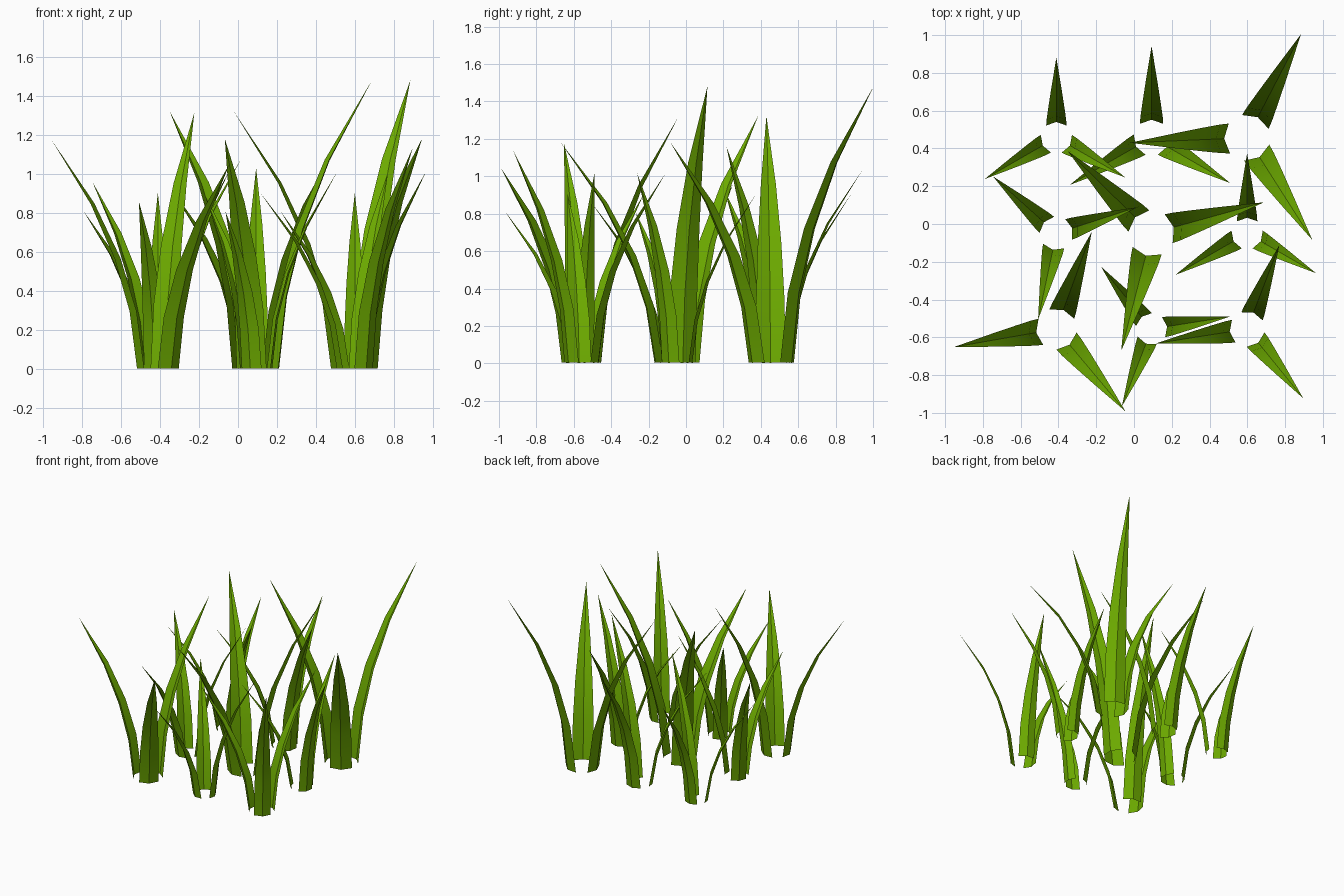
import bpy, bmesh, math
from mathutils import Vector, Matrix

if "Cube" in bpy.data.objects:
    bpy.data.objects.remove(bpy.data.objects["Cube"])

green = bpy.data.materials.new("grass_green")
green.diffuse_color = (0.15, 0.40, 0.0, 1)
green.use_nodes = True
green.node_tree.nodes["Principled BSDF"].inputs["Base Color"].default_value = green.diffuse_color

# Blade side profile at full scale: height fraction, reach, half width, fold depth, slope
RINGS = [(0.0, 0.122, 0.079, 0.028, 0.08), (0.25, 0.165, 0.076, 0.027, 0.18),
         (0.48, 0.252, 0.063, 0.023, 0.32), (0.72, 0.392, 0.040, 0.015, 0.5)]
# Height and tip reach of the three blades of a tuft
BLADES = [(1.48, 0.617), (1.32, 0.622), (1.18, 0.642)]


def add_blade(bm, height, reach, angle):
    """One tapering blade, folded along its midrib and bending outwards."""
    rot = Matrix.Rotation(angle, 4, 'Z')
    rows = []
    for f, r, w, d, s in RINGS:
        r += (reach - 0.62) * f
        inward = Vector((-1, 0, s)).normalized() * d
        rib = Vector((r, 0, f * height))
        side = Vector((0, w, 0))
        rows.append([bm.verts.new(rot @ p) for p in (rib + inward - side, rib, rib + inward + side)])
    tip = bm.verts.new(rot @ Vector((reach, 0, height)))
    for a, b in zip(rows, rows[1:]):
        for i in (0, 1):
            bm.faces.new((a[i], a[i + 1], b[i + 1], b[i]))
    for i in (0, 1):
        bm.faces.new((rows[-1][i], rows[-1][i + 1], tip))
    # crisp midrib, soft bend along the blade
    chain = [r[1] for r in rows] + [tip]
    for a, b in zip(chain, chain[1:]):
        bm.edges.get((a, b)).smooth = False


def add_tuft(name, x, y, scale, degrees):
    """Three blades of different heights, a third of a turn apart."""
    bm = bmesh.new()
    for k, (height, reach) in enumerate(BLADES):
        add_blade(bm, height, reach, math.radians(degrees + 120 * k))
    for f in bm.faces:
        f.smooth = True
    bmesh.ops.scale(bm, vec=(scale,) * 3, verts=bm.verts)
    mesh = bpy.data.meshes.new(name)
    bm.to_mesh(mesh)
    bm.free()
    mesh.materials.append(green)
    ob = bpy.data.objects.new(name, mesh)
    ob.location = (x, y, 0.003)
    bpy.context.collection.objects.link(ob)


# 3 x 3 grid of tufts: (scale, turn), back row first
TUFTS = [[(0.683, -30), (0.78, -30), (1.0, 62.5)],
         [(0.725, 18), (1.0, 15.5), (0.683, -30)],
         [(0.887, 70), (0.683, 9), (0.765, -51)]]
ROWS = (("back", 0.457), ("centre", -0.05), ("front", -0.556))
COLUMNS = (("left", -0.411), ("middle", 0.093), ("right", 0.599))
for tufts, (depth, y) in zip(TUFTS, ROWS):
    for (scale, turn), (col, x) in zip(tufts, COLUMNS):
        add_tuft(f"grass_tuft_{depth}_{col}", x, y, scale, turn)
